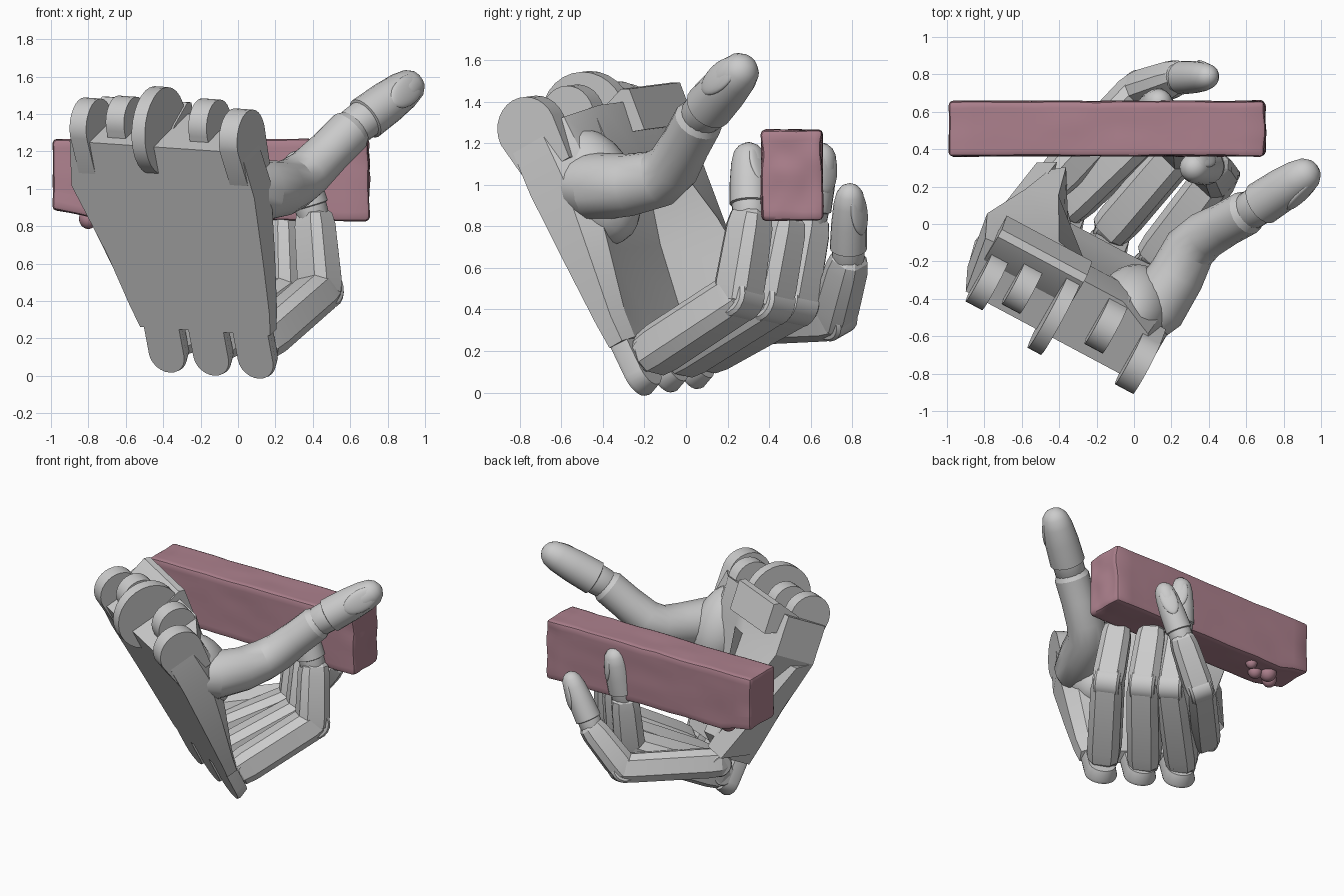
import bpy, bmesh, math
from mathutils import Vector as V, noise

if "Cube" in bpy.data.objects:
    bpy.data.objects.remove(bpy.data.objects["Cube"])

# palm frame: U across the knuckles, W toward the fingers, N out of the palm
O = V((-0.13, -0.09, 0.10))
U = V((0.88, -0.47, -0.06)).normalized()
W = V((0.19, 0.41, -0.89))
W = (W - U * W.dot(U)).normalized()
N = U.cross(W)


def P(u, v, n):
    return O + U * u + W * v + N * n


def loft(name, rings, angle=35):
    bm = bmesh.new()
    vs = [[bm.verts.new(p) for p in r] for r in rings]
    k = len(rings[0])
    for a, b in zip(vs, vs[1:]):
        for i in range(k):
            bm.faces.new((a[i], a[(i + 1) % k], b[(i + 1) % k], b[i]))
    bm.faces.new(vs[0])
    bm.faces.new(vs[-1])
    bmesh.ops.recalc_face_normals(bm, faces=bm.faces)
    return finish(name, bm, angle)


def finish(name, bm, angle=35):
    me = bpy.data.meshes.new(name)
    bm.to_mesh(me)
    bm.free()
    ob = bpy.data.objects.new(name, me)
    bpy.context.collection.objects.link(ob)
    bpy.ops.object.select_all(action='DESELECT')
    bpy.context.view_layer.objects.active = ob
    ob.select_set(True)
    bpy.ops.object.shade_smooth_by_angle(angle=math.radians(angle))
    return ob


def ring(c, side, up, a, b, chamfer=False, k=20):
    if chamfer:
        pts = [(1, -.55), (1, .55), (.6, 1), (-.6, 1), (-1, .55), (-1, -.55), (-.6, -1), (.6, -1)]
    else:
        pts = [(math.cos(t * math.tau / k), math.sin(t * math.tau / k)) for t in range(k)]
    return [c + side * (a * x) + up * (b * y) for x, y in pts]


def frame(d, ref):
    side = (ref - d * ref.dot(d)).normalized()
    return side, d.cross(side)


def ellipsoid(name, c, axes, radii):
    bm = bmesh.new()
    bmesh.ops.create_uvsphere(bm, u_segments=24, v_segments=14, radius=1)
    for v in bm.verts:
        v.co = c + sum((axes[i] * (radii[i] * v.co[i]) for i in range(3)), V())
    return finish(name, bm, 50)


# phalanx: chamfered box between two joints
def phalanx(name, p, q, ref, r0, r1):
    d = (q - p).normalized()
    s, t = frame(d, ref)
    L = (q - p).length
    prof = [(-.07, .55), (-.02, .92), (.06, 1), (L - .03, 1), (L + .03, .9), (L + .07, .5)]
    loft(name, [ring(p + d * x, s, t, (r0 + (r1 - r0) * x / L) * k,
                     (r0 + (r1 - r0) * x / L) * k, True) for x, k in prof], 25)


# fingertip: collar, round tapering pad and a nail on the back
def fingertip(name, p, q, ref, dorsal, r):
    d = (q - p).normalized()
    s, t = frame(d, ref)
    L = (q - p).length
    prof = [(-.05, .7), (0, .9), (.08, .92), (.085, 1.04), (L * .5, 1), (L * .75, .9),
            (L * .89, .75), (L * .96, .52), (L, .2)]
    loft(name, [ring(p + d * x, s, t, r * k, r * k) for x, k in prof])
    up = (dorsal - d * dorsal.dot(d)).normalized()
    ellipsoid(name + "_nail", p + d * (L * .7) + up * (r * .7),
              ((d - up * .22).normalized(), d.cross(up), (up + d * .22).normalized()),
              (L * .27, r * .66, r * .22))


# hinge barrel at a joint
def barrel(name, c, axis, r, half):
    s, t = frame(axis, V((0.1, 0.3, 1)))
    loft(name, [ring(c + axis * x, s, t, r * k, r * k) for x, k in
                ((-half, .85), (-half + .015, 1), (half - .015, 1), (half, .85))])


# palm body: sections of (v, left, right, left height, ridge width, floor, right height)
rings = []
for v, l, r, hl, rw, f, hr in [(-1.27, -.62, .42, .36, .45, .36, .26), (-1.0, -.66, .45, .36, .36, .32, .28),
                               (-.6, -.52, .43, .40, .12, .14, .18), (-.30, -.44, .41, .42, .02, .09, .10),
                               (-.17, -.40, .39, .24, .02, .07, .08)]:
    rings.append([P(l, v, -.03), P(r, v, -.03), P(r, v, hr * .6), P(r - .08, v, hr),
                  P(.14, v, f), P(-.12 if v < -.8 else -.24, v, f), P(l + rw, v, hl),
                  P(l - .05, v, hl * .85)])
loft("palm", rings, 25)

# little finger side flange
loft("palm_flange", [[P(-.66, -1.0, -.02), P(-.42, -.25, -.02), P(-.56, -.18, .30), P(-.69, -.95, .10)],
                     [P(-.58, -1.0, -.02), P(-.36, -.28, -.02), P(-.47, -.22, .38), P(-.58, -.95, .28)]])

# thumb mound
ellipsoid("thumb_mound", P(.22, -.92, .19), (U, W, N), (.20, .30, .20))

# rounded knuckle tabs
for i, u in enumerate((-.27, 0, .27)):
    half = .112
    out = [(-half, -.3), (half, -.3)] + [(half * math.cos(a * math.pi / 12), half * math.sin(a * math.pi / 12))
                                         for a in range(13)]
    loft(f"knuckle_tab_{i}", [[P(u + x * k, y * k - .01, n) for x, y in out]
                              for n, k in ((-.03, .95), (-.01, 1), (.06, .8))])

# wrist lugs and the large centre disc: (u, half thickness, radius, v, n)
for i, (u, half, r, v, n) in enumerate([(-.55, .05, .15, -1.30, .10), (-.37, .055, .13, -1.31, .17),
                                        (-.15, .04, .235, -1.29, .12), (.12, .055, .14, -1.30, .20),
                                        (.37, .055, .16, -1.29, .09)]):
    out = [(v + .22, n + r * .9), (v + .22, max(n - r, -.03))]
    out += [(v - r * math.sin(a * math.pi / 14), n - r * math.cos(a * math.pi / 14)) for a in range(15)]
    if i == 2:
        out = [(v + r * math.cos(a * math.tau / 28), n + r * math.sin(a * math.tau / 28)) for a in range(28)]
    loft(f"wrist_lug_{i}", [[P(u + s * half, y, z) for y, z in out] for s in (-1, 1)])
loft("wrist_block", [[P(a, v, n) for v, n in ((-1.2, .1), (-1.28, .2), (-1.33, .38), (-1.31, .42), (-1.1, .40))]
                     for a in (-.62, -.10)])

# fingers: knuckle, two joints, tip, half width
fingers = {
    "index": [(.13, -.16, .19), (.44, .25, .46), (.41, .31, .83), (.30, .30, 1.20), .108],
    "middle": [(-.11, -.02, .18), (.25, .40, .44), (.24, .47, .80), (.18, .50, 1.15), .108],
    "ring": [(-.34, .10, .20), (.10, .52, .43), (.09, .59, .80), (.14, .66, 1.20), .105],
    "little": [(-.42, .24, .34), (.02, .71, .36), (.22, .78, .62), (.42, .79, 1.00), .098],
}
for name, (a, b, c, e, r) in fingers.items():
    a, b, c, e = V(a), V(b), V(c), V(e)
    hinge = (b - a).cross(c - b).normalized()
    phalanx(name + "_proximal", a, b, hinge, r * 1.02, r)
    phalanx(name + "_middle", b, c, hinge, r, r * .9)
    barrel(name + "_knuckle", a, U, .085, r * .8)
    barrel(name + "_joint", b, hinge, r, r * .8)
    fingertip(name + "_tip", c, e, hinge, (b - a), r * .88)

# thumb
path = [V((-.02, -.58, 1.00)), V((.12, -.44, .99)), V((.23, -.27, 1.00)), V((.30, -.13, 1.03)),
        V((.38, -.06, 1.09)), V((.49, 0, 1.20)), V((.60, .06, 1.31)), V((.64, .08, 1.345))]
rad = [.13, .165, .15, .14, .13, .12, .12, .09]
rings = []
for i, p in enumerate(path):
    d = (path[min(i + 1, 7)] - path[max(i - 1, 0)]).normalized()
    s, t = frame(d, V((0, 0, 1)))
    rings.append(ring(p, s, t, rad[i], rad[i], k=16))
loft("thumb_shaft", rings, 25)
fingertip("thumb_tip", V((.62, .07, 1.33)), V((.97, .30, 1.59)), V((0, 0, 1)), V((.4, -.8, .1)), .115)

# carried bar with a rough surface
bm = bmesh.new()
bmesh.ops.create_cube(bm, size=1)
for v in bm.verts:
    v.co = V((-.145 + v.co.x * 1.69, .51 + v.co.y * .295, 1.05 + v.co.z * .43))
bmesh.ops.bevel(bm, geom=bm.edges[:], offset=.022, segments=2, profile=.5, affect='EDGES')
bmesh.ops.subdivide_edges(bm, edges=[e for e in bm.edges if e.calc_length() > .2], cuts=14, use_grid_fill=True)
for v in bm.verts:
    rough = .016 if v.co.x > .65 else .006
    v.co += noise.noise_vector(v.co * 7) * rough
    if v.co.z < .95:
        v.co.z += .05 * max(0, min(1, (-.80 - v.co.x) / .1)) - .012 * max(0, v.co.x)
bmesh.ops.recalc_face_normals(bm, faces=bm.faces)
parts = [finish("bar", bm, 40)]

# drips under the bar
for i, (x, y, s) in enumerate([(-.80, .47, .05), (-.73, .54, .06), (-.65, .50, .05), (-.56, .57, .04)]):
    parts.append(ellipsoid(f"bar_drip_{i}", V((x, y, .84)), (V((1, 0, 0)), V((0, 1, 0)), V((0, 0, 1))),
                           (s, s, s * 1.1)))
pink = bpy.data.materials.new("pink")
pink.diffuse_color = (.42, .22, .27, 1)
pink.use_nodes = True
pink.node_tree.nodes["Principled BSDF"].inputs["Base Color"].default_value = pink.diffuse_color
for ob in parts:
    ob.data.materials.append(pink)
